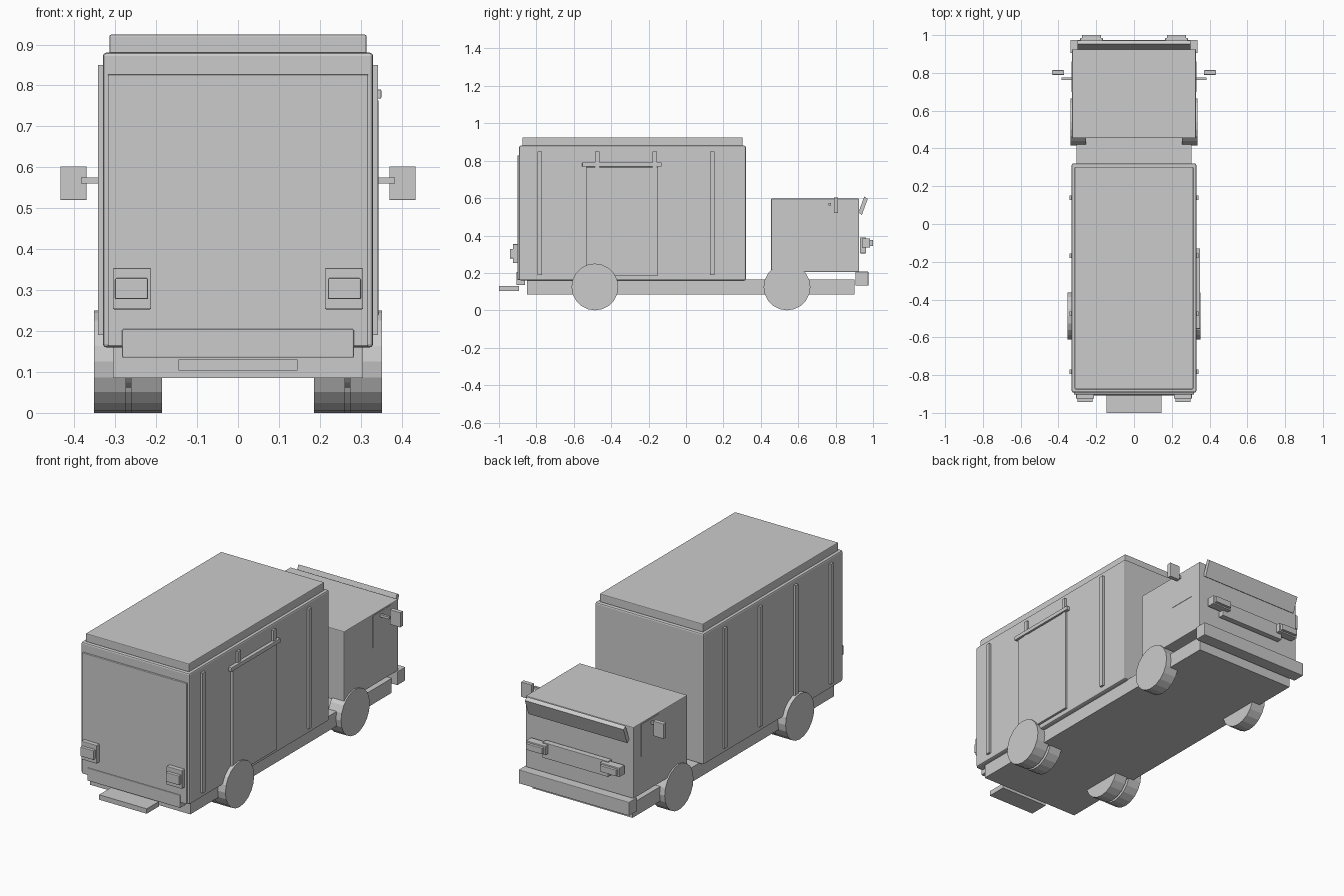
import bpy, bmesh
from math import pi
from mathutils import Matrix

if "Cube" in bpy.data.objects:
    bpy.data.objects.remove(bpy.data.objects["Cube"])


def box(name, x, y, z, bevel=0.0):
    """Box from (min, max) ranges, with optional small edge bevel."""
    bm = bmesh.new()
    bmesh.ops.create_cube(bm, size=1)
    for v in bm.verts:
        v.co = [r[0] + (c + 0.5) * (r[1] - r[0]) for r, c in zip((x, y, z), v.co)]
    return finish(name, bm, bevel)


def finish(name, bm, bevel=0.0):
    bmesh.ops.recalc_face_normals(bm, faces=bm.faces)
    me = bpy.data.meshes.new(name)
    bm.to_mesh(me)
    bm.free()
    ob = bpy.data.objects.new(name, me)
    bpy.context.collection.objects.link(ob)
    if bevel:
        m = ob.modifiers.new("edge_bevel", "BEVEL")
        m.width = bevel
        m.segments = 2
    return ob


def pair(name, x, y, z, bevel=0.0):
    """Box on the right side plus its mirror on the left."""
    box(name + "_right", x, y, z, bevel)
    box(name + "_left", (-x[1], -x[0]), y, z, bevel)


def wheel(name, x, y, r=0.125):
    """20-sided wheel along the x axis."""
    bm = bmesh.new()
    bmesh.ops.create_cone(bm, cap_ends=True, segments=20, radius1=r, radius2=r,
                          depth=x[1] - x[0])
    rot = Matrix.Rotation(pi / 2, 4, 'Y')
    bmesh.ops.transform(bm, verts=bm.verts,
                        matrix=Matrix.Translation(((x[0] + x[1]) / 2, y, r)) @ rot)
    finish(name, bm)


def sym(w):
    return (-w, w)


# chassis and cargo body
box("chassis", sym(0.305), (-0.85, 0.90), (0.085, 0.165))
box("cargo_body", sym(0.33), (-0.892, 0.32), (0.16, 0.88), 0.008)
box("roof_cap", sym(0.314), (-0.875, 0.302), (0.878, 0.924), 0.004)
box("rear_door", sym(0.318), (-0.902, -0.88), (0.163, 0.827), 0.003)

# side ribs
for i, y in enumerate((-0.783, -0.475, -0.168, 0.14)):
    pair(f"side_rib_{i}", (0.325, 0.342), (y - 0.012, y + 0.012), (0.19, 0.85))

# sliding side door and its rail, right side only
box("sliding_door", (0.325, 0.343), (-0.535, -0.15), (0.185, 0.765), 0.002)
box("door_rail", (0.33, 0.35), (-0.555, -0.13), (0.768, 0.79), 0.002)

# rear bumper, step and lamps
box("rear_bumper", sym(0.283), (-0.907, -0.86), (0.135, 0.205), 0.003)
box("rear_step", sym(0.145), (-1.0, -0.893), (0.103, 0.13))
pair("rear_lamp", (0.212, 0.306), (-0.925, -0.895), (0.253, 0.354), 0.003)
pair("rear_lens", (0.22, 0.30), (-0.942, -0.92), (0.278, 0.329), 0.003)

# cab with side windows
box("cab", sym(0.328), (0.455, 0.925), (0.205, 0.597), 0.004)
pair("side_window", (0.32, 0.330), (0.70, 0.86), (0.415, 0.59))

# tilted windscreen: side profile swept across the cab
bm = bmesh.new()
profile = [(0.922, 0.522), (0.940, 0.510), (0.972, 0.596), (0.953, 0.609)]
face = bm.faces.new([bm.verts.new((-0.30, y, z)) for y, z in profile])
ext = bmesh.ops.extrude_face_region(bm, geom=[face])
bmesh.ops.translate(bm, vec=(0.60, 0, 0),
                    verts=[g for g in ext["geom"] if isinstance(g, bmesh.types.BMVert)])
finish("windscreen", bm)

# grille, headlights and front bumper
box("grille", sym(0.20), (0.93, 0.962), (0.305, 0.39), 0.002)
pair("headlight", (0.165, 0.285), (0.94, 0.985), (0.335, 0.385), 0.003)
pair("headlight_lens", (0.175, 0.275), (0.98, 1.0), (0.343, 0.377), 0.002)
box("front_bumper", sym(0.336), (0.905, 0.975), (0.132, 0.207), 0.003)

# wing mirrors
pair("mirror_arm", (0.32, 0.384), (0.763, 0.776), (0.561, 0.575))
pair("mirror", (0.37, 0.434), (0.79, 0.814), (0.52, 0.602), 0.002)

# wheels: single in front, double at the rear
for s, side in ((1, "right"), (-1, "left")):
    for name, a, b, y in (("front_wheel", 0.255, 0.336, 0.54),
                          ("rear_outer_wheel", 0.274, 0.352, -0.487),
                          ("rear_inner_wheel", 0.186, 0.262, -0.487)):
        wheel(f"{name}_{side}", sorted((s * a, s * b)), y)
    wheel(f"rear_hub_{side}", sorted((s * 0.25, s * 0.28)), -0.487, 0.125 * 0.5)
    bpy.data.objects[f"rear_hub_{side}"].location.z = 0.0625
